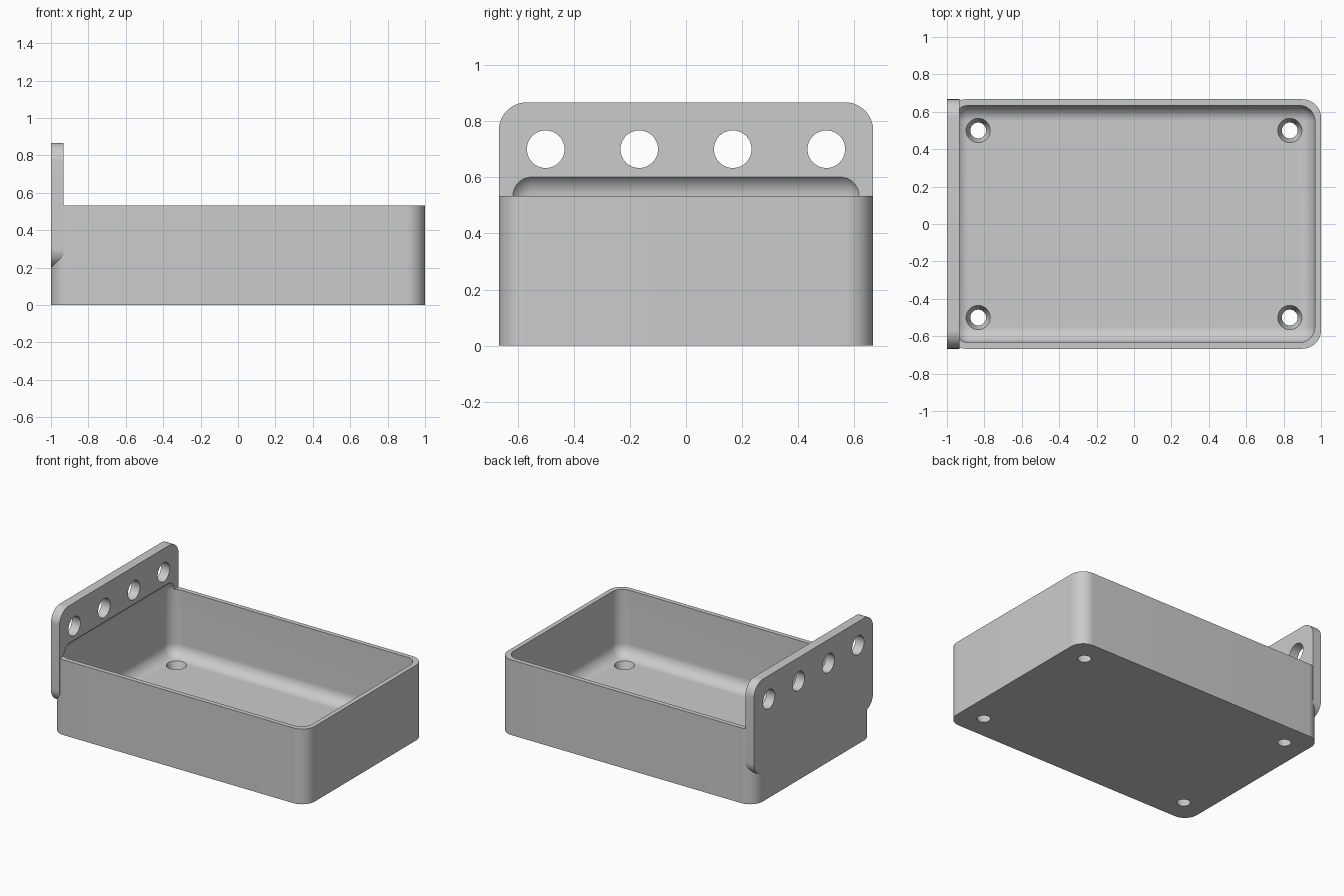
import bpy, bmesh, math
from mathutils import Matrix, Vector

if "Cube" in bpy.data.objects:
    bpy.data.objects.remove(bpy.data.objects["Cube"], do_unlink=True)

grey = bpy.data.materials.new("light_grey")
grey.use_nodes = True
grey.diffuse_color = (0.6, 0.6, 0.6, 1)
grey.node_tree.nodes["Principled BSDF"].inputs["Base Color"].default_value = (0.6, 0.6, 0.6, 1)

OUTER_RADIUS = 0.1
INNER_RADIUS = 0.085
HALF_Y = 0.667
HEIGHT = 0.533
WALL = 0.033
FLOOR = 0.067


def finish(name, bm):
    mesh = bpy.data.meshes.new(name)
    bm.to_mesh(mesh)
    bm.free()
    mesh.materials.append(grey)
    obj = bpy.data.objects.new(name, mesh)
    bpy.context.collection.objects.link(obj)
    return obj


def rounded_box(name, low, high, radius, axis=None):
    """Box with rounded edges: only those along one axis, or all of them."""
    low, high = Vector(low), Vector(high)
    bm = bmesh.new()
    bmesh.ops.create_cube(bm, size=1, matrix=Matrix.Translation((low + high) / 2)
                          @ Matrix.Diagonal((*(high - low), 1)))
    edges = [e for e in bm.edges if axis is None or
             abs((e.verts[0].co - e.verts[1].co).normalized()[axis]) > 0.9]
    bmesh.ops.bevel(bm, geom=edges, offset=radius, segments=16,
                    profile=0.5, affect='EDGES')
    return finish(name, bm)


def round_cutter(name, centre, r1, r2, depth, along_x=False):
    bm = bmesh.new()
    turn = Matrix.Rotation(math.pi / 2, 4, 'Y') if along_x else Matrix()
    bmesh.ops.create_cone(bm, cap_ends=True, segments=48, radius1=r1, radius2=r2,
                          depth=depth, matrix=Matrix.Translation(centre) @ turn)
    return finish(name, bm)


def combine(target, other, operation):
    other.hide_render = True
    mod = target.modifiers.new(operation.lower(), 'BOOLEAN')
    mod.operation, mod.object, mod.solver = operation, other, 'EXACT'
    bpy.context.view_layer.objects.active = target
    bpy.ops.object.modifier_apply(modifier=mod.name)
    bpy.data.objects.remove(other, do_unlink=True)


# Tray block with upright rounded corners, joined to the mounting plate
tray = rounded_box("tray_with_mounting_plate", (-1, -HALF_Y, 0), (1, HALF_Y, HEIGHT),
                   OUTER_RADIUS, axis=2)
plate = rounded_box("mounting_plate", (-1, -HALF_Y, 0.2), (-0.933, HALF_Y, 0.867),
                    OUTER_RADIUS, axis=0)
combine(tray, plate, 'UNION')

# Hollow, rounded on every edge; its top also undercuts the plate
hollow = rounded_box("hollow", (WALL - 1, WALL - HALF_Y, FLOOR),
                     (1 - WALL, HALF_Y - WALL, HEIGHT + INNER_RADIUS), INNER_RADIUS)
combine(tray, hollow, 'DIFFERENCE')

# Row of holes through the plate
for i in range(4):
    y = (i - 1.5) / 3
    combine(tray, round_cutter("plate_hole", (-0.967, y, 0.7), 0.067, 0.067, 0.2, True),
            'DIFFERENCE')

# Tapered screw holes through the floor
for x in (-0.833, 0.833):
    for y in (-0.5, 0.5):
        combine(tray, round_cutter("screw_hole", (x, y, 0.035), 0.039, 0.069, 0.09),
                'DIFFERENCE')

bpy.ops.object.select_all(action='DESELECT')
tray.select_set(True)
bpy.context.view_layer.objects.active = tray
bpy.ops.object.shade_smooth_by_angle(angle=math.radians(25))
